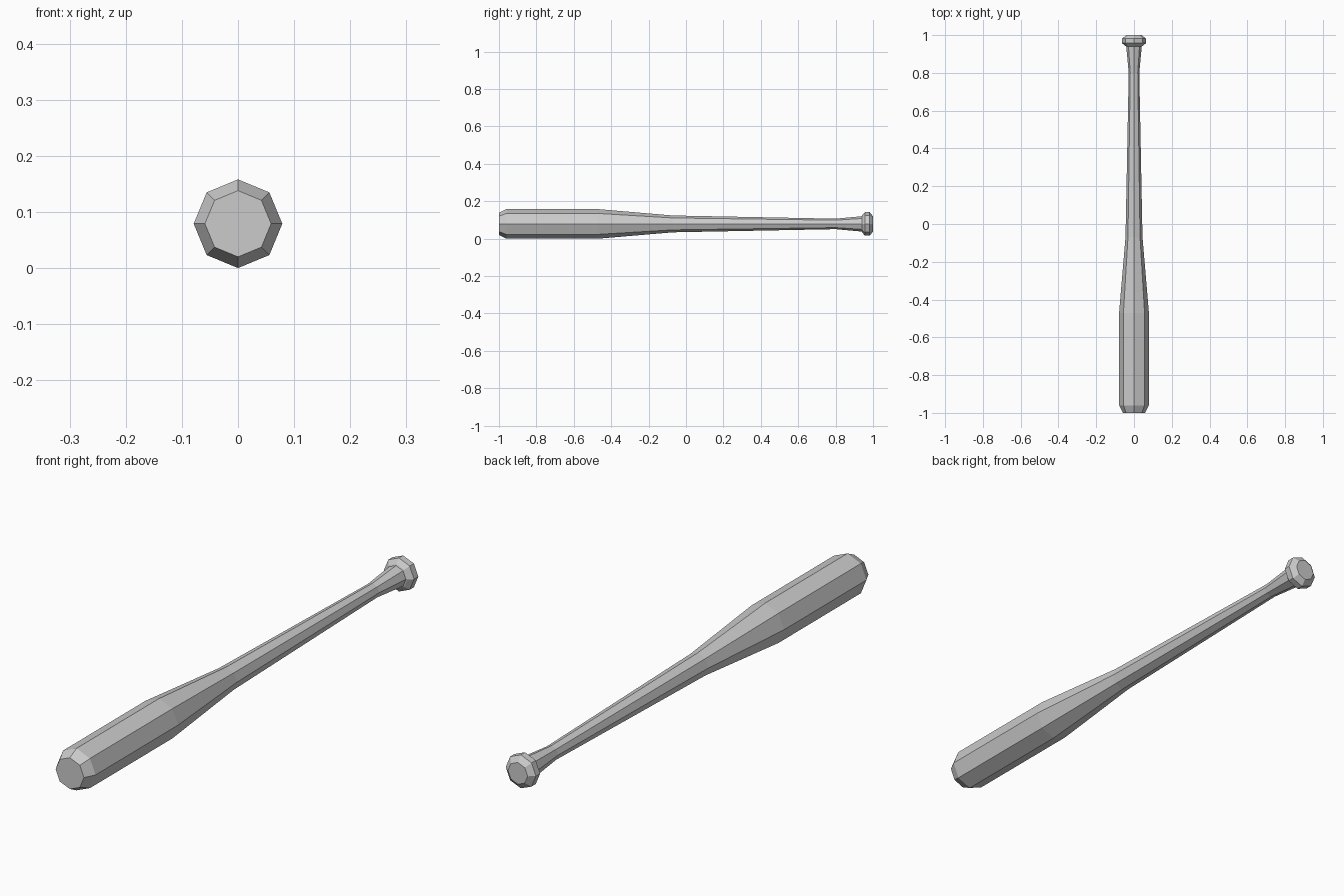
import bpy
import bmesh
from math import cos, sin, pi

cube = bpy.data.objects.get("Cube")
if cube:
    bpy.data.objects.remove(cube, do_unlink=True)

SIDES = 8
AXIS_Z = 0.079

# Single flat colour
grey = bpy.data.materials.new("plain grey")
grey.use_nodes = True
colour = (0.6, 0.6, 0.6, 1)
grey.diffuse_color = colour
grey.node_tree.nodes["Principled BSDF"].inputs["Base Color"].default_value = colour


def lathe(name, profile):
    """Faceted solid around the y axis from (y, radius) stations."""
    bm = bmesh.new()
    rings = []
    for y, r in profile:
        angles = [2 * pi * i / SIDES for i in range(SIDES)]
        rings.append([bm.verts.new((r * cos(a), y, r * sin(a))) for a in angles])
    for a, b in zip(rings, rings[1:]):
        for i in range(SIDES):
            j = (i + 1) % SIDES
            bm.faces.new((a[i], a[j], b[j], b[i]))
    bm.faces.new(rings[0])
    bm.faces.new(rings[-1])
    bmesh.ops.recalc_face_normals(bm, faces=bm.faces)
    mesh = bpy.data.meshes.new(name)
    bm.to_mesh(mesh)
    bm.free()
    mesh.materials.append(grey)
    obj = bpy.data.objects.new(name, mesh)
    obj.location.z = AXIS_Z
    bpy.context.collection.objects.link(obj)
    return obj


# Bat: chamfered barrel end, barrel, taper, handle, flare and rounded knob
lathe("bat", [
    (-1.0, 0.059), (-0.96, 0.079),
    (-0.47, 0.079), (-0.07, 0.045),
    (0.8, 0.028), (0.94, 0.041),
    (0.942, 0.046), (0.957, 0.063),
    (0.982, 0.063), (1.0, 0.041),
])
